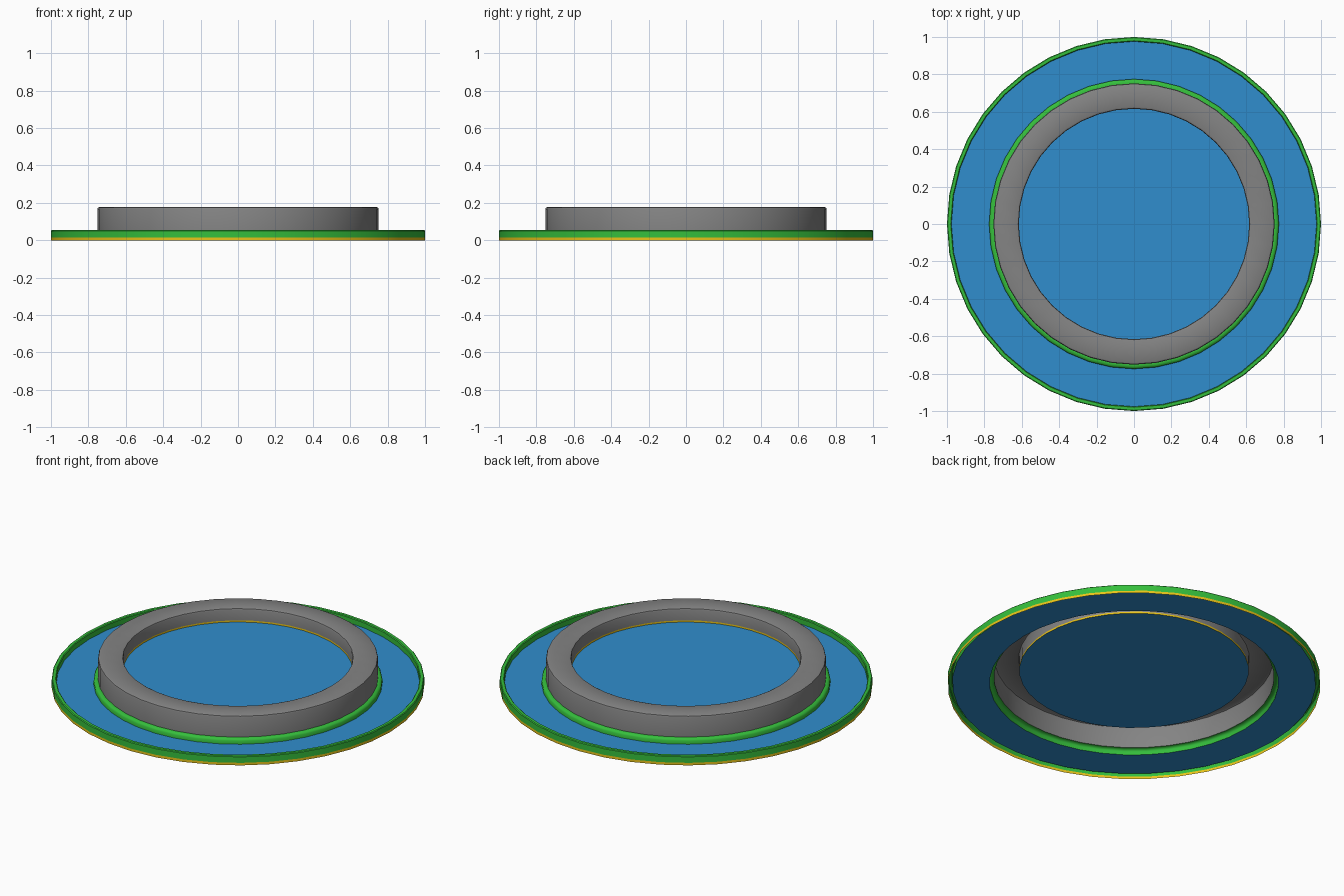
import bpy, bmesh, math

if "Cube" in bpy.data.objects:
    bpy.data.objects.remove(bpy.data.objects["Cube"])

SIDES = 40


def material(name, color):
    m = bpy.data.materials.new(name)
    m.diffuse_color = (*color, 1)
    m.use_nodes = True
    m.node_tree.nodes["Principled BSDF"].inputs["Base Color"].default_value = m.diffuse_color
    return m


BLUE = material("blue", (0.03, 0.27, 0.61))
GREEN = material("green", (0.036, 0.52, 0.045))
YELLOW = material("yellow", (0.82, 0.56, 0.01))
GREY = material("dark_grey", (0.23, 0.23, 0.23))


def lathe(name, profile, mat):
    """Revolve (radius, z) points around z; run outside-bottom, over the top, inwards."""
    bm = bmesh.new()
    rows = []
    for r, z in profile:
        rows.append([bm.verts.new((r * math.cos(2 * math.pi * j / SIDES),
                                   r * math.sin(2 * math.pi * j / SIDES), z))
                     for j in range(SIDES)])
    for a, b in zip(rows, rows[1:]):
        for j in range(SIDES):
            k = (j + 1) % SIDES
            bm.faces.new((a[j], a[k], b[k], b[j]))
    if len(rows) == 1:  # a single row makes a flat disc
        bm.faces.new(rows[0])
    me = bpy.data.meshes.new(name)
    bm.to_mesh(me)
    bm.free()
    ob = bpy.data.objects.new(name, me)
    bpy.context.collection.objects.link(ob)
    me.materials.append(mat)
    bpy.ops.object.select_all(action='DESELECT')
    ob.select_set(True)
    bpy.context.view_layer.objects.active = ob
    bpy.ops.object.shade_smooth_by_angle(angle=math.radians(40))
    return ob


# Outer rim: yellow foot band, green wall folding over to the inside
lathe("rim_foot_band", [(1.0, 0), (1.0, 0.015)], YELLOW)
lathe("outer_rim", [(1.0, 0.015), (1.0, 0.05), (0.996, 0.054), (0.98, 0.054),
                    (0.976, 0.05), (0.976, 0.02)], GREEN)

# Recessed flat flange
lathe("flange", [(0.976, 0.02), (0.775, 0.02)], BLUE)

# Rounded bead at the foot of the raised ring
lathe("ring_bead", [(0.775, 0.02), (0.775, 0.04), (0.77, 0.048), (0.76, 0.052),
                    (0.752, 0.052)], GREEN)

# Raised ring, hollow from below, with rounded top edges
lathe("raised_ring", [(0.752, 0.052), (0.752, 0.166), (0.749, 0.174), (0.741, 0.178),
                      (0.628, 0.178), (0.619, 0.174), (0.616, 0.166), (0.616, 0.106)], GREY)

# Thin seal band and centre plate inside the ring
lathe("inner_seal_band", [(0.616, 0.106), (0.616, 0.096)], YELLOW)
lathe("centre_plate", [(0.616, 0.096)], BLUE)
